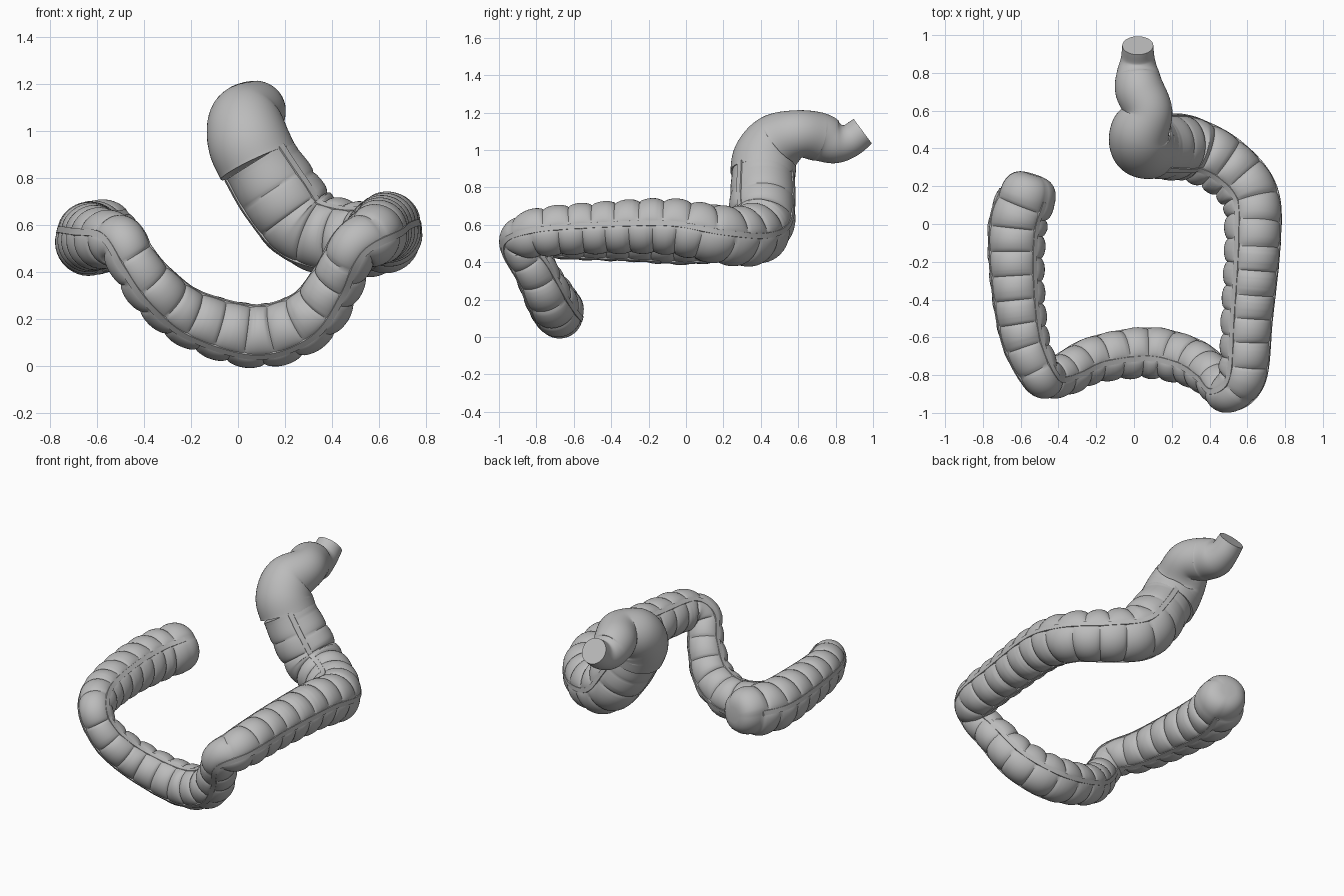
import bpy
import bmesh
import math
from mathutils import Vector

default_cube = bpy.data.objects.get("Cube")
if default_cube:
    bpy.data.objects.remove(default_cube)

# One flat colour
grey = bpy.data.materials.new("plain grey")
grey.use_nodes = True
grey.diffuse_color = (0.5, 0.5, 0.5, 1)
grey.node_tree.nodes["Principled BSDF"].inputs["Base Color"].default_value = (0.5, 0.5, 0.5, 1)

# Centre line and radius of the pouched tube: x, y, z, radius
COLON = [
    (-.57, .15, .55, .155), (-.62, -.02, .54, .157), (-.62, -.3, .545, .145),
    (-.58, -.6, .54, .13), (-.5, -.79, .53, .112), (-.45, -.82, .45, .105),
    (-.36, -.79, .33, .115), (-.2, -.715, .205, .125), (.08, -.68, .13, .137),
    (.3, -.73, .2, .13), (.42, -.81, .36, .115), (.49, -.89, .5, .108),
    (.575, -.8, .555, .13), (.6, -.5, .58, .138), (.63, -.1, .59, .15),
    (.615, .15, .55, .155), (.47, .315, .54, .163), (.295, .4, .59, .172),
    (.18, .41, .73, .174), (.085, .41, .88, .16),
]
# Centre line and radius of the smooth end part
RECTUM = [
    (.085, .41, .865, .174), (.045, .425, .955, .174), (.035, .49, 1.04, .16),
    (.075, .6, 1.085, .128), (.03, .71, 1.07, .13), (.02, .8, 1.04, .113),
    (.02, .875, 1.05, .09), (.02, .945, 1.1, .082),
]
SIDES = 48
BANDS = 3
BAND_TURN = math.radians(75)


def sample(points, step):
    """Evenly spaced (position, radius) along a smooth curve through points."""
    pts = [Vector(p) for p in points]
    pts = [2 * pts[0] - pts[1]] + pts + [2 * pts[-1] - pts[-2]]
    dense = []
    for a, b, c, d in zip(pts, pts[1:], pts[2:], pts[3:]):
        for k in range(80):
            t = k / 80
            dense.append(.5 * (2 * b + (c - a) * t + (2 * a - 5 * b + 4 * c - d) * t * t
                               + (3 * b - a - 3 * c + d) * t ** 3))
    dense.append(pts[-2])
    out, travelled = [dense[0]], 0
    for a, b in zip(dense, dense[1:]):
        travelled += (b.xyz - a.xyz).length
        if travelled >= step:
            out.append(b)
            travelled -= step
    if travelled > step / 3:
        out.append(dense[-1])
    return [(p.xyz, p.w) for p in out]


def frames(path):
    """Position, radius and two untwisted cross axes at every sample."""
    result, side = [], Vector((0, 0, 1))
    for i, (p, r) in enumerate(path):
        ahead = path[min(i + 1, len(path) - 1)][0] - path[max(i - 1, 0)][0]
        ahead.normalize()
        side = (side - ahead * side.dot(ahead)).normalized()
        result.append((p, r, side, ahead.cross(side)))
    return result


def finish(name, bm, angle):
    bmesh.ops.recalc_face_normals(bm, faces=bm.faces)
    mesh = bpy.data.meshes.new(name)
    bm.to_mesh(mesh)
    bm.free()
    mesh.materials.append(grey)
    obj = bpy.data.objects.new(name, mesh)
    bpy.context.collection.objects.link(obj)
    bpy.ops.object.select_all(action="DESELECT")
    obj.select_set(True)
    bpy.context.view_layer.objects.active = obj
    bpy.ops.object.shade_smooth_by_angle(angle=math.radians(angle))


def loft(name, rings, angle=40):
    """Skin a list of closed rings and cap both ends."""
    bm = bmesh.new()
    loops = [[bm.verts.new(p) for p in ring] for ring in rings]
    for low, high in zip(loops, loops[1:]):
        for j in range(len(low)):
            k = (j + 1) % len(low)
            bm.faces.new((low[j], low[k], high[k], high[j]))
    bm.faces.new(loops[0])
    bm.faces.new(loops[-1])
    finish(name, bm, angle)


def around(frame, theta, radius):
    p, _, u, v = frame
    return p + (u * math.cos(theta) + v * math.sin(theta)) * radius


# Pouched colon: pouches along the length, pinched under three bands
STEP = .009
POUCH = 14
colon = frames(sample(COLON, STEP))


def pouch_radius(index, theta):
    base = colon[index][1]
    sector = BANDS * (theta - BAND_TURN) / 2
    across = abs(math.sin(sector)) ** .5
    row = int((theta - BAND_TURN) % math.tau / (math.tau / BANDS))
    phase = (index + row * 4) / POUCH
    along = abs(math.sin(math.pi * phase)) ** .6
    fade = min(1, (len(colon) - 1 - index) / 45)
    return base * (1.03 - fade * (.1 * (1 - across) + .14 * across * (1 - along)))


angles = [BAND_TURN + math.tau * j / SIDES for j in range(SIDES)]
rings = [[around(f, a, pouch_radius(i, a)) for a in angles] for i, f in enumerate(colon)]

# Blunt blind pouch closing the first end
first = colon[0]
back = (first[0] - colon[1][0]).normalized()
dome = []
for k in range(1, 10):
    t = k / 10 * math.pi / 2
    shrink = math.cos(t) ** .6
    dome.append([around(first, a, pouch_radius(0, a) * shrink) + back * math.sin(t) * .12
                 for a in angles])
loft("pouched_colon", dome[::-1] + rings)

# Three lengthwise muscle bands lying in the pinched lines
for b in range(BANDS):
    centre = BAND_TURN + math.tau * b / BANDS
    strip = []
    for i, f in enumerate(colon):
        r = pouch_radius(i, centre) + .007
        half = .018 / f[1]
        strip.append([around(f, centre - half, r - .012), around(f, centre - half * .8, r),
                      around(f, centre + half * .8, r), around(f, centre + half, r - .012)])
    loft("muscle_band_" + "abc"[b], strip, 50)

# Smooth end part, with a small lip over the colon and a flat cut end
rectum = frames(sample(RECTUM, .012))
loft("smooth_rectum", [[around(f, a, f[1]) for a in angles] for f in rectum])
